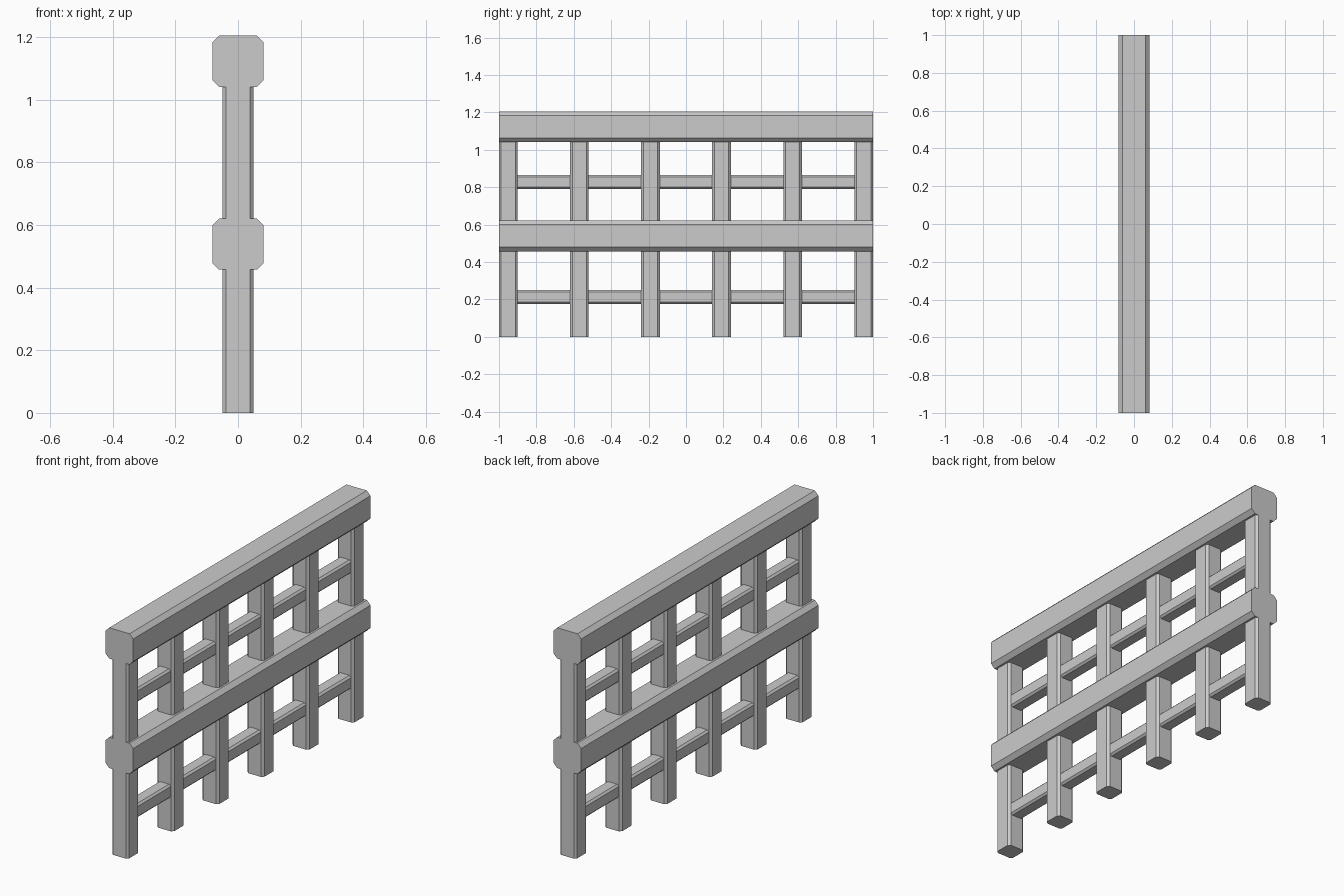
import bpy
import bmesh
from mathutils import Vector

if "Cube" in bpy.data.objects:
    bpy.data.objects.remove(bpy.data.objects["Cube"])


def beam(name, start, end, half, chamfer):
    """Square beam with chamfered long edges, running along y or z."""
    start, end = Vector(start), Vector(end)
    along_y = abs(end.y - start.y) > abs(end.z - start.z)
    u = Vector((1, 0, 0))
    v = Vector((0, 0, 1)) if along_y else Vector((0, 1, 0))
    k = half - chamfer
    profile = [(half, -k), (half, k), (k, half), (-k, half),
               (-half, k), (-half, -k), (-k, -half), (k, -half)]
    bm = bmesh.new()
    face = bm.faces.new([bm.verts.new(start + u * a + v * b) for a, b in profile])
    swept = bmesh.ops.extrude_face_region(bm, geom=[face], use_keep_orig=True)["geom"]
    bmesh.ops.translate(bm, vec=end - start,
                        verts=[g for g in swept if isinstance(g, bmesh.types.BMVert)])
    bmesh.ops.recalc_face_normals(bm, faces=bm.faces)
    mesh = bpy.data.meshes.new(name)
    bm.to_mesh(mesh)
    bm.free()
    obj = bpy.data.objects.new(name, mesh)
    bpy.context.collection.objects.link(obj)
    return obj


# Thick handrails
for name, z in (("top_rail", 1.123), ("middle_rail", 0.539)):
    beam(name, (0, -1, z), (0, 1, z), 0.082, 0.022)

# Thin slats running through the posts
for name, z in (("upper_slat", 0.828), ("lower_slat", 0.212)):
    beam(name, (0, -0.95, z), (0, 0.95, z), 0.037, 0.01)

# Evenly spaced upright posts
for i in range(6):
    y = -0.95 + 0.38 * i
    beam(f"post_{i + 1}", (0, y, 0), (0, y, 1.15), 0.05, 0.012)
